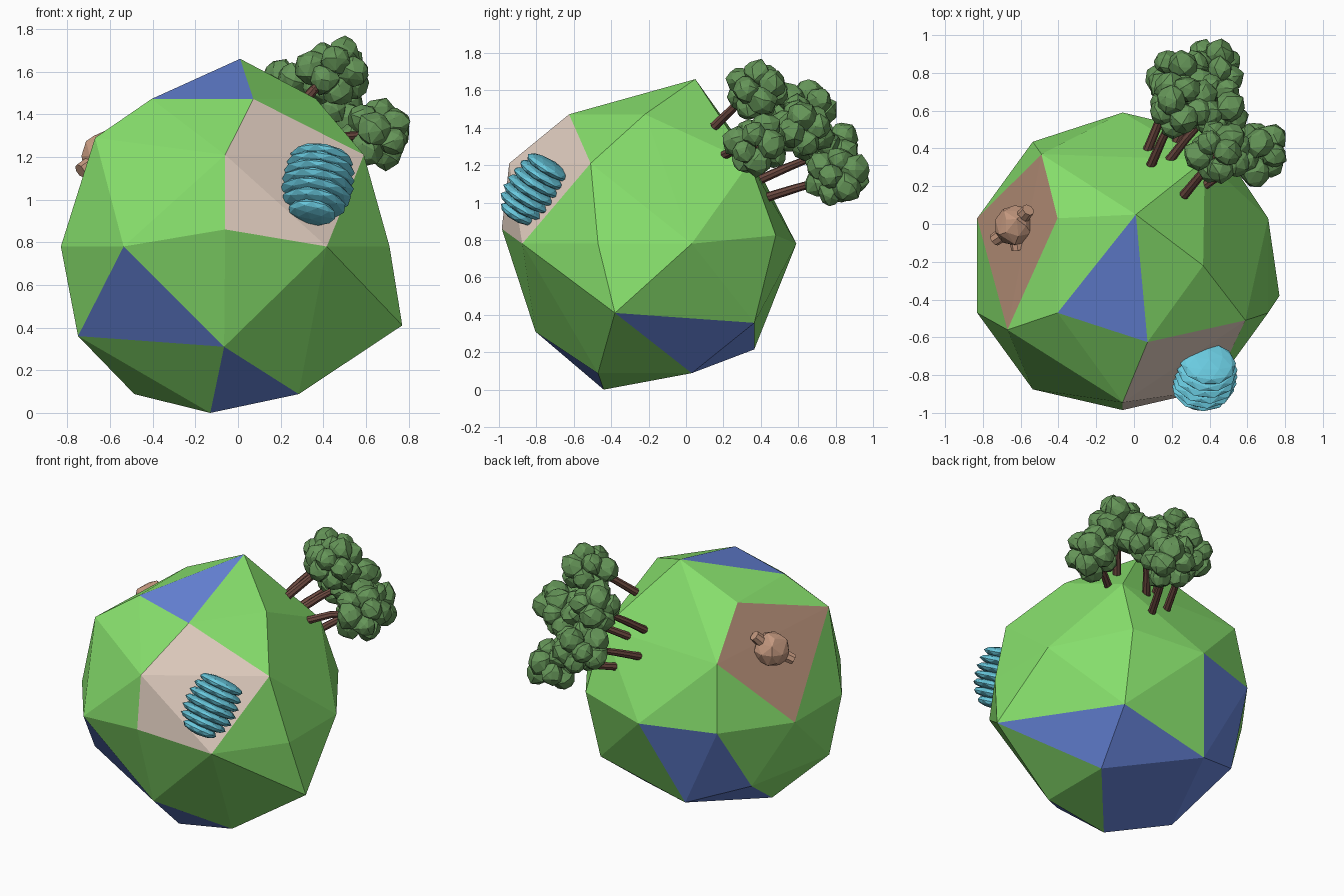
import bpy, bmesh, math
from mathutils import Vector, Matrix, Euler

if "Cube" in bpy.data.objects:
    bpy.data.objects.remove(bpy.data.objects["Cube"])


def material(name, rgb):
    m = bpy.data.materials.new(name)
    m.diffuse_color = (*rgb, 1)
    m.use_nodes = True
    m.node_tree.nodes["Principled BSDF"].inputs["Base Color"].default_value = m.diffuse_color
    return m


GRASS = material("grass green", (0.245, 0.75, 0.152))
WATER = material("water blue", (0.138, 0.24, 0.72))
STONE = material("pale stone", (0.76, 0.62, 0.53))
EARTH = material("brown earth", (0.46, 0.27, 0.185))
CLAY = material("clay", (0.56, 0.32, 0.215))
LEAF = material("leaf green", (0.13, 0.30, 0.098))
BARK = material("bark", (0.155, 0.068, 0.052))
ICE = material("cyan crystal", (0.145, 0.60, 0.75))


def finish(bm, name, *mats):
    bmesh.ops.recalc_face_normals(bm, faces=bm.faces[:])
    mesh = bpy.data.meshes.new(name)
    bm.to_mesh(mesh)
    bm.free()
    for m in mats:
        mesh.materials.append(m)
    ob = bpy.data.objects.new(name, mesh)
    bpy.context.collection.objects.link(ob)
    return ob


# Planet: corners of a coarsened ball, one letter per corner
CENTER = Vector((-0.06, -0.22, 0.78))
corners = {}
# equator corners that keep their even spacing (letter -> angle)
for key, deg in dict(z=18, y=90, x=126, j=162, i=198, h=234, g=306, k=342).items():
    a = math.radians(deg)
    corners[key] = CENTER + 0.81 * Vector((math.cos(a), math.sin(a), 0))
# upper and lower rings
for key, deg, s in (("c", 288, 1), ("b", 216, 1), ("d", 144, 1), ("e", 0, 1),
                    ("o", 180, -1), ("q", 324, -1), ("t", 36, -1)):
    a = math.radians(deg)
    corners[key] = CENTER + Vector((0.426 * math.cos(a), 0.426 * math.sin(a), 0.692 * s))
# merged corners
corners.update({
    "a": (0.01, 0.05, 1.66), "f": (0.59, -0.51, 1.21), "s": (-0.06, -0.945, 1.21),
    "m": (-0.065, -0.805, 0.31), "l": (-0.75, -0.45, 0.36), "n": (0.77, -0.38, 0.41),
    "p": (-0.13, -0.44, 0.0), "r": (-0.49, 0.37, 1.21), "v": (0.41, 0.48, 0.825),
    "u": (0.38, 0.365, 0.357), "w": (-0.25, 0.365, 0.215), "D": (-0.67, -0.56, 1.29),
    "L": (-0.617, 0.185, 0.354), "G": (-0.06, -0.985, 0.86), "X": (0.375, 0.34, 1.215)})

# faces whose corners all lie in one region take its material
regions = [(1, "abc"), (1, "hlm"), (1, "mpq"), (1, "nut"), (1, "utwpoL"),
           (1, "yxwL"), (2, "csfgG"), (3, "dDjr")]
bm = bmesh.new()
letter = {bm.verts.new(co): key for key, co in corners.items()}
bmesh.ops.convex_hull(bm, input=bm.verts[:])
for f in bm.faces:
    keys = {letter.get(v, "?") for v in f.verts}
    for index, region in regions:
        if keys <= set(region):
            f.material_index = index
planet = finish(bm, "planet", GRASS, WATER, STONE, EARTH)


# Faceted blob: small copy of the planet's shape
def add_blob(bm, matrix):
    n = len(bm.verts)
    bm.from_mesh(planet.data)
    bm.verts.ensure_lookup_table()
    for v in bm.verts[n:]:
        v.co = matrix @ ((v.co - CENTER) / 0.83)
    for f in bm.faces:
        f.material_index = 0


def add_rod(bm, p, q, r1, r2):
    p, q = Vector(p), Vector(q)
    rot = (q - p).to_track_quat("Z", "Y").to_matrix().to_4x4()
    bmesh.ops.create_cone(bm, cap_ends=True, segments=8, radius1=r1, radius2=r2,
                          depth=(q - p).length,
                          matrix=Matrix.Translation((p + q) / 2) @ rot)


# Trees: trunk root and crown centre, leaning away from the planet
trees = [((0.28, 0.17, 1.44), (0.45, 0.38, 1.60)),
         ((0.37, 0.21, 1.27), (0.65, 0.38, 1.31)),
         ((0.08, 0.30, 1.26), (0.24, 0.63, 1.49)),
         ((0.17, 0.33, 1.20), (0.43, 0.62, 1.39)),
         ((0.06, 0.38, 1.12), (0.24, 0.77, 1.28)),
         ((0.22, 0.43, 1.03), (0.41, 0.81, 1.14))]
for t, (root, crown) in enumerate(trees):
    root, crown = Vector(root), Vector(crown)
    out = (root - CENTER).normalized()
    bend = root.lerp(crown, 0.4) + out * 0.01
    bm = bmesh.new()
    add_rod(bm, root - out * 0.04, bend, 0.026, 0.023)
    add_rod(bm, bend - (crown - bend) * 0.03, crown, 0.023, 0.017)
    finish(bm, f"tree_trunk_{t + 1}", BARK)

    bm = bmesh.new()
    count = 11
    for i in range(count):
        z = 1 - (2 * i + 1) / count
        a = 2.4 * i + 1.3 * t
        r = math.sqrt(1 - z * z)
        offset = Vector((r * math.cos(a), r * math.sin(a), z * 0.9)) * 0.108
        size = 0.076 + 0.008 * math.sin(5 * i + t)
        add_blob(bm, Matrix.Translation(crown + offset)
                 @ Euler((i, 2 * i + t, t)).to_matrix().to_4x4() @ Matrix.Scale(size, 4))
    finish(bm, f"tree_crown_{t + 1}", LEAF)

# Crystal stack: thin lens plates piled up along the pale stone face
axis = Vector((0.03, 0.55, 0.83)).normalized()
side = Vector((1, 0, 0))
side = (side - axis * side.dot(axis)).normalized()
frame = Matrix((side, axis.cross(side), axis)).transposed().to_4x4()
middle = Vector((0.37, -0.82, 1.065))
widths = [0.115, 0.155, 0.172, 0.176, 0.172, 0.165, 0.15]
bm = bmesh.new()
for i, w in enumerate(widths):
    place = Matrix.Translation(middle + axis * (i - 3) * 0.05 + side * (i - 3) * 0.006)
    bmesh.ops.create_icosphere(
        bm, subdivisions=2, radius=1,
        matrix=place @ frame @ Euler((0.05, 0.12, 0)).to_matrix().to_4x4()
        @ Matrix.Diagonal((w, w * 0.87, 0.038, 1))
        @ Matrix.Rotation(i * 0.7, 4, "Z"))
finish(bm, "crystal_stack", ICE)

# Clay boulder with three stubs on the brown earth face
rock = Vector((-0.63, -0.01, 1.205))
bm = bmesh.new()
add_blob(bm, Matrix.Translation(rock) @ Matrix.Scale(0.112, 4))
for d in ((0.07, 0.085, 0.105), (-0.11, -0.075, -0.07), (0.015, -0.13, 0.0)):
    add_rod(bm, rock, rock + Vector(d), 0.044, 0.034)
finish(bm, "clay_boulder", CLAY)
